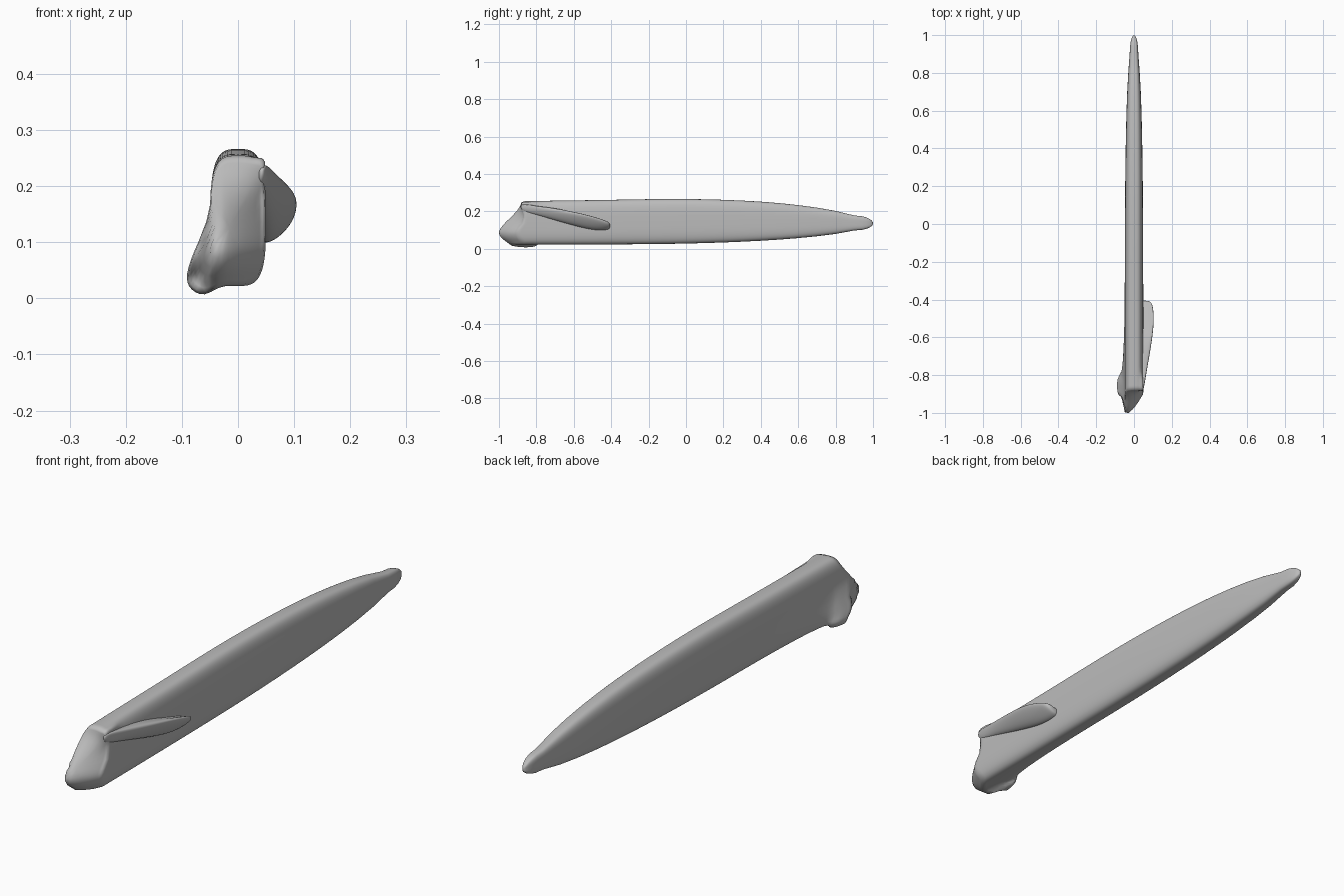
import bpy, bmesh, math

cube = bpy.data.objects.get("Cube")
if cube:
    bpy.data.objects.remove(cube)

grey = bpy.data.materials.new("plain grey")
grey.use_nodes = True
grey.diffuse_color = (0.5, 0.5, 0.5, 1)
grey.node_tree.nodes["Principled BSDF"].inputs["Base Color"].default_value = (0.5, 0.5, 0.5, 1)


def smooth(a, b, v):
    t = max(0, min(1, (v - a) / (b - a)))
    return t * t * (3 - 2 * t)


def curve(points, v):
    """Smooth interpolation through (position, value) pairs."""
    n = len(points)
    if v <= points[0][0]:
        return points[0][1]
    for i in range(n - 1):
        (a, p), (b, q) = points[i], points[i + 1]
        if v <= b:
            def slope(k):
                lo, hi = points[max(k - 1, 0)], points[min(k + 1, n - 1)]
                return (hi[1] - lo[1]) / (hi[0] - lo[0])
            h = b - a
            t = (v - a) / h
            return (p * (1 + 2 * t) * (1 - t) ** 2 + slope(i) * h * t * (1 - t) ** 2
                    + q * t * t * (3 - 2 * t) + slope(i + 1) * h * t * t * (t - 1))
    return points[-1][1]


def loft(name, rings, subdivide=0):
    """Skin a list of rings, closing both ends."""
    bm = bmesh.new()
    rows = [[bm.verts.new(p) for p in ring] for ring in rings]
    n = len(rows[0])
    for a, b in zip(rows, rows[1:]):
        for i in range(n):
            j = (i + 1) % n
            bm.faces.new((a[i], a[j], b[j], b[i]))
    bm.faces.new(rows[0])
    bm.faces.new(rows[-1])
    bmesh.ops.recalc_face_normals(bm, faces=bm.faces)
    mesh = bpy.data.meshes.new(name)
    bm.to_mesh(mesh)
    bm.free()
    mesh.materials.append(grey)
    ob = bpy.data.objects.new(name, mesh)
    bpy.context.collection.objects.link(ob)
    if subdivide:
        mod = ob.modifiers.new("rounding", "SUBSURF")
        mod.levels = mod.render_levels = subdivide
    for f in mesh.polygons:
        f.use_smooth = True
    return ob


# Long tapered body: outline curves along its length
BOTTOM = [(-1, .022), (-.5, .023), (0, .028), (.4, .043), (.7, .067), (.9, .098), (1, .135)]
TOP = [(-1, .253), (-.5, .26), (0, .266), (.4, .252), (.7, .22), (.9, .178), (1, .135)]
WIDTH = [(-1, .05), (0, .048), (.4, .044), (.7, .036), (.9, .023), (1, .012)]
# Forward reach of the end face by height
REACH = [(0, -.91), (.03, -.95), (.06, -.988), (.09, -1), (.13, -.975),
         (.18, -.925), (.22, -.892), (.26, -.875)]


def end_y(x, z):
    low = 1 - smooth(.13, .25, z)
    back = .095 * low * min(1, max(0, (x + .03) / .075)) ** 1.4
    step = .09 * low * smooth(-.045, -.07, x) if x < -.045 else 0
    return min(-.87, curve(REACH, z) + back + step)


def section(y, count=64):
    """Rounded box section with the flared lower lobe and the upper spur."""
    lo, hi, w = curve(BOTTOM, y), curve(TOP, y), curve(WIDTH, y)
    if y > .9:
        k = math.sqrt(max(0, 1 - ((y - .9) / .1) ** 2))
        lo, hi = .135 - .037 * k, .135 + .043 * k
        w = .023 * k
    mid, half = (lo + hi) / 2, (hi - lo) / 2
    flare = curve([(-.9, 1), (-.85, .85), (-.8, .5), (-.7, .26), (-.55, .1), (-.35, 0)], y)
    spur = smooth(-.78, -.88, y) if y < -.78 else 0
    pts = []
    for i in range(count):
        a = 2 * math.pi * i / count
        c, s = math.cos(a), math.sin(a)
        x = w * math.copysign(abs(c) ** .6, c)
        z = mid + half * math.copysign(abs(s) ** .6, s)
        if x < 0:
            drop = 1 - smooth(.03, .17, z)
            x -= .053 * flare * drop * smooth(0, .05, -x)
            z -= .023 * flare * drop * smooth(.02, .07, -x)
        if spur:
            g = spur * math.exp(-((x - .043) / .012) ** 2 - ((z - .24) / .02) ** 2)
            x += .009 * g
            z += .012 * g
        pts.append((x, z))
    return pts


rings = []
# Concave end face, made of shrinking rings
rim = section(-.9)
cx, cz = -.015, .125
for k in (.03, .15, .3, .45, .6, .72, .82, .9, .96):
    ring = []
    for x, z in rim:
        px, pz = cx + (x - cx) * k, cz + (z - cz) * k
        ring.append((px, end_y(px, pz), pz))
    rings.append(ring)
# Sides, blending from the end face to straight sections
stations = [-.9, -.89, -.875, -.86, -.84, -.82, -.8, -.77, -.73, -.68]
stations += [-.6 + .1 * i for i in range(16)] + [.94, .965, .983, .994, .999]
for y in stations:
    blend = 1 - smooth(-.9, -.68, y)
    rings.append([(x, y + (end_y(x, z) + .014 + .9) * blend, z) for x, z in section(y)])
loft("body", rings)

# Lifted side flap: y, outer x, outer height, upper root, lower root
FLAP = [(-.89, .05, .235, .245, .2), (-.8, .064, .222, .228, .18),
        (-.7, .082, .207, .218, .15), (-.6, .099, .193, .195, .122),
        (-.52, .107, .178, .168, .102), (-.46, .105, .16, .15, .096),
        (-.42, .098, .145, .135, .1), (-.405, .08, .135, .13, .108)]
flap = []
for y, xo, zo, zt, zb in FLAP:
    xm = .045 + (xo - .045) * .35
    flap.append([(.03, y, zt), (xm, y, zt), (xo, y, zo + .008), (xo, y, zo - .014),
                 (xm, y, zb), (.03, y, zb)])
loft("side_flap", flap, 3)
